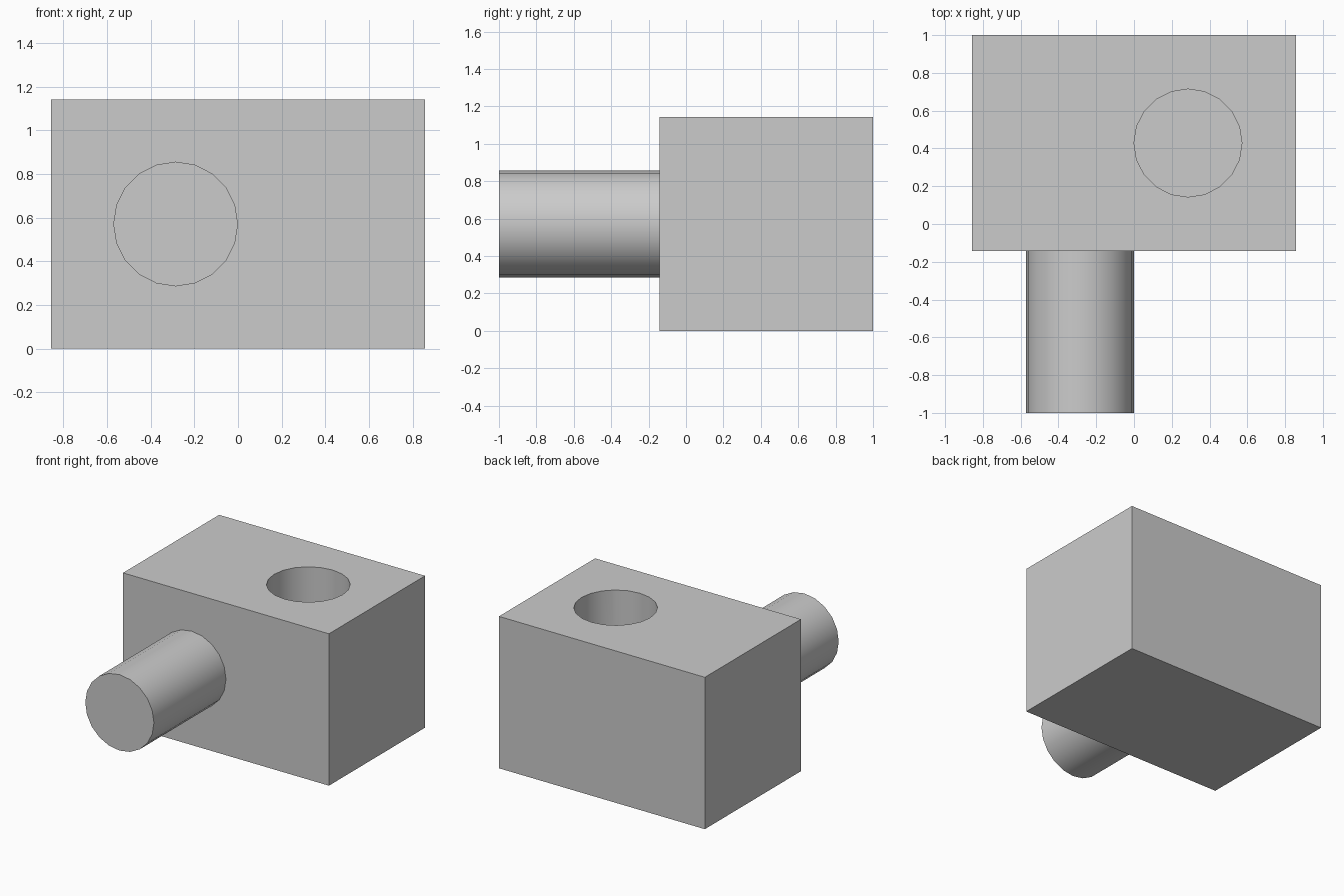
import bpy
import math

cube = bpy.data.objects.get("Cube")
if cube:
    bpy.data.objects.remove(cube, do_unlink=True)

U = 1 / 7          # design unit: the block is 12 x 8 x 8 units
SIDES = 20

grey = bpy.data.materials.new("plain grey")
grey.use_nodes = True
GREY = (0.6, 0.6, 0.6, 1)
grey.diffuse_color = GREY
grey.node_tree.nodes["Principled BSDF"].inputs["Base Color"].default_value = GREY


def finish(name):
    ob = bpy.context.object
    ob.name = name
    ob.data.materials.append(grey)
    return ob


def cylinder(name, centre, length, rotation=(0, 0, 0)):
    bpy.ops.mesh.primitive_cylinder_add(
        vertices=SIDES, radius=2 * U, depth=length, location=centre, rotation=rotation)
    return finish(name)


def smooth(ob):
    bpy.ops.object.select_all(action='DESELECT')
    ob.select_set(True)
    bpy.context.view_layer.objects.active = ob
    bpy.ops.object.shade_smooth_by_angle(angle=math.radians(30))


# Block, flush with the back
DEPTH = 8 * U
FRONT = 1 - DEPTH
bpy.ops.mesh.primitive_cube_add(size=1, location=(0, 1 - DEPTH / 2, 4 * U))
block = finish("block")
block.scale = (12 * U, DEPTH, 8 * U)
bpy.ops.object.transform_apply(location=False, rotation=False, scale=True)

# Blind round hole in the top, as deep as the peg is long
cutter = cylinder("hole_cutter", (2 * U, 1 - DEPTH / 2, 6 * U), 8 * U)
cutter.hide_render = True
cut = block.modifiers.new("round_hole", 'BOOLEAN')
cut.operation = 'DIFFERENCE'
cut.solver = 'EXACT'
cut.object = cutter
bpy.context.view_layer.objects.active = block
bpy.ops.object.modifier_apply(modifier=cut.name)
bpy.data.objects.remove(cutter, do_unlink=True)
smooth(block)

# Peg sticking out of the front
peg = cylinder("peg", (-2 * U, (FRONT - 1) / 2, 4 * U), FRONT + 1, (math.pi / 2, 0, 0))
smooth(peg)
